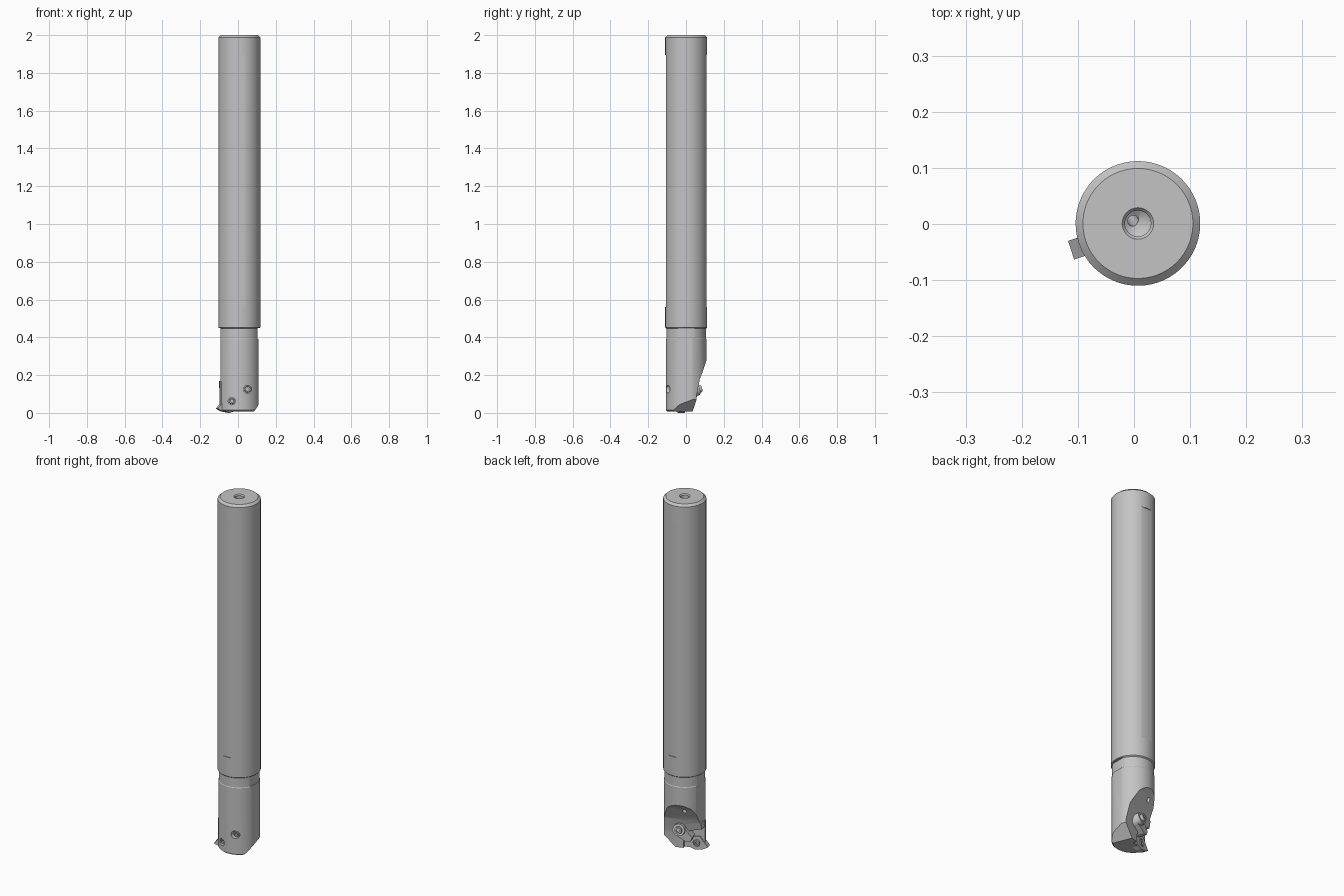
import bpy, bmesh, math
from mathutils import Matrix, Vector

old = bpy.data.objects.get("Cube")
if old:
    bpy.data.objects.remove(old, do_unlink=True)

steel = bpy.data.materials.new("steel_grey")
steel.use_nodes = True
COLOUR = (0.55, 0.55, 0.55, 1)
steel.diffuse_color = COLOUR
steel.node_tree.nodes["Principled BSDF"].inputs["Base Color"].default_value = COLOUR

AXIS = Matrix.Translation((0.007, 0.001, 0))
# Pocket frame: local x along the cutting edge, local y out of the pocket
POCKET = AXIS @ Matrix.Rotation(math.radians(18), 4, 'Z')


def finish(name, bm, matrix=Matrix()):
    bmesh.ops.transform(bm, matrix=matrix, verts=bm.verts)
    bmesh.ops.recalc_face_normals(bm, faces=bm.faces)
    mesh = bpy.data.meshes.new(name)
    bm.to_mesh(mesh)
    bm.free()
    mesh.materials.append(steel)
    ob = bpy.data.objects.new(name, mesh)
    bpy.context.collection.objects.link(ob)
    return ob


def lathe(name, profile, matrix):
    bm = bmesh.new()
    vs = [bm.verts.new((r, 0, z)) for r, z in profile]
    es = [bm.edges.new(p) for p in zip(vs, vs[1:])]
    bmesh.ops.spin(bm, geom=vs + es, cent=(0, 0, 0), axis=(0, 0, 1),
                   angle=math.tau, steps=96, use_merge=True)
    bmesh.ops.remove_doubles(bm, verts=bm.verts, dist=1e-5)
    return finish(name, bm, matrix)


def prism(name, points, depth, place, matrix):
    """Extrude a closed outline; place turns (a, b) into a 3D point."""
    bm = bmesh.new()
    face = bm.faces.new([bm.verts.new(place(a, b)) for a, b in points])
    ext = bmesh.ops.extrude_face_region(bm, geom=[face])["geom"]
    bmesh.ops.translate(bm, vec=depth,
                        verts=[v for v in ext if isinstance(v, bmesh.types.BMVert)])
    return finish(name, bm, matrix)


def box(name, lo, hi, matrix=Matrix()):
    pts = [(lo[0], lo[1]), (hi[0], lo[1]), (hi[0], hi[1]), (lo[0], hi[1])]
    return prism(name, pts, (0, 0, hi[2] - lo[2]), lambda a, b: (a, b, lo[2]), matrix)


def rod(name, start, end, radius, matrix=Matrix(), sides=32, tip=None):
    a, b = matrix @ Vector(start), matrix @ Vector(end)
    bm = bmesh.new()
    bmesh.ops.create_cone(bm, cap_ends=True, segments=sides, radius1=radius,
                          radius2=radius if tip is None else tip, depth=(b - a).length)
    turn = (b - a).to_track_quat('Z', 'Y').to_matrix().to_4x4()
    return finish(name, bm, Matrix.Translation((a + b) / 2) @ turn)


def cut(target, cutter):
    cutter.hide_render = True
    mod = target.modifiers.new("cut", 'BOOLEAN')
    mod.operation, mod.solver, mod.object = 'DIFFERENCE', 'EXACT', cutter
    bpy.context.view_layer.objects.active = target
    bpy.ops.object.modifier_apply(modifier=mod.name)
    bpy.data.objects.remove(cutter, do_unlink=True)


def screw(name, start, end, radius, matrix=Matrix()):
    """Screw head with a chamfer and a hexagon socket."""
    a, b = Vector(start), Vector(end)
    d = (b - a).normalized()
    ob = rod(name, a, b, radius, matrix, tip=radius * 0.85)
    cut(ob, rod("socket_cutter", b - d * radius * 0.7, b + d * 0.02,
                radius * 0.5, matrix, sides=6))
    return ob


# Shank, neck and head with the blind bore
bar = lathe("bar_body", [
    (0, 0.008), (0.1, 0.008), (0.107, 0.014), (0.107, 0.39), (0.105, 0.393),
    (0.105, 0.447), (0.111, 0.452), (0.111, 1.988), (0.098, 2), (0.028, 2),
    (0.023, 1.994), (0.023, 0.5), (0, 0.485)], AXIS)

# Shallow clamping flats on the shank, front and back
for s in (-1, 1):
    lo, hi = sorted((s * 0.1065, s * 0.2))
    cut(bar, box("shank_flat_cutter", (-0.2, lo, 0.56), (0.2, hi, 1.895), AXIS))

# Side flats on neck and head
cut(bar, box("neck_flat_cutter", (0.097, -0.2, 0.392), (0.3, 0.2, 0.449), AXIS))
cut(bar, box("head_flat_cutter", (0.102, -0.2, -0.1), (0.3, 0.2, 0.392), AXIS))
cut(bar, box("head_relief_cutter", (-0.3, -0.2, 0.17), (-0.1, 0.2, 0.449), AXIS))

# Chip pocket: a ramp that deepens towards the tip, with a lower insert seat
ramp = [(0.02, -0.05), (0.024, 0.09), (0.044, 0.18), (0.06, 0.21),
        (0.085, 0.26), (0.109, 0.29), (0.2, 0.29), (0.2, -0.05)]
cut(bar, prism("pocket_cutter", ramp, (0.6, 0, 0),
               lambda a, b: (-0.3, a, b), POCKET))
seat = [(-0.2, -0.05), (0, -0.05), (0, 0.05), (-0.04, 0.115), (-0.2, 0.16)]
cut(bar, prism("seat_cutter", seat, (0, 0.2, 0),
               lambda a, b: (a, 0.003, b), POCKET))

# Sloped clearance facet at the bottom
n = Vector((1, 0.41, -1.07))
facet = Matrix.Translation((0.087, -0.07, 0.01)) @ n.to_track_quat('Z', 'Y').to_matrix().to_4x4()
cut(bar, box("facet_cutter", (-0.5, -0.5, 0), (0.5, 0.5, 0.3), facet))

# Coolant hole from the bore into the pocket
cut(bar, rod("coolant_cutter", (-0.005, 0, 0.52), (-0.025, 0.09, 0.195), 0.01, POCKET))

# Front adjusting screws in their holes
for i, (x, z, r) in enumerate([(0.05, 0.125, 0.021), (-0.033, 0.062, 0.019)]):
    cut(bar, rod("hole_cutter", (x, -0.2, z), (x, -0.07, z), r))
    screw(f"adjusting_screw_{i + 1}", (x, -0.06, z), (x, -0.088, z), r * 0.85)

# Cartridge edge beneath the insert
box("cartridge", (-0.109, -0.02, 0.012), (-0.03, 0.003, 0.165), POCKET)

# Cutting insert and its screw
outline = [(-0.128, 0.022), (-0.105, 0.05), (-0.085, 0.078), (-0.045, 0.075),
           (-0.02, 0.045), (-0.028, 0.012), (-0.06, 0), (-0.1, 0.008)]
insert = prism("cutting_insert", outline, (0, 0.035, 0),
               lambda a, b: (a, -0.026, b), POCKET)
cut(insert, rod("insert_hole_cutter", (-0.068, -0.01, 0.04), (-0.068, 0.03, 0.04), 0.02, POCKET))
screw("insert_screw", (-0.068, -0.012, 0.04), (-0.068, 0.012, 0.04), 0.018, POCKET)

# Clamp with its arm reaching towards the insert
rod("clamp", (0.015, 0.015, 0.115), (0.015, 0.062, 0.125), 0.036, POCKET, tip=0.032)
arm = [(0.03, 0.088), (0.0, 0.15), (-0.055, 0.085), (-0.045, 0.06), (-0.02, 0.06)]
prism("clamp_arm", arm, (0, 0.05, 0), lambda a, b: (a, 0.002, b), POCKET)
screw("clamp_screw", (0.015, 0.04, 0.12), (0.015, 0.078, 0.128), 0.022, POCKET)

# Smooth round walls, keep edges sharp
for ob in bpy.context.view_layer.objects:
    ob.select_set(ob.type == 'MESH' and steel.name in ob.data.materials)
bpy.context.view_layer.objects.active = bar
bpy.ops.object.shade_smooth_by_angle(angle=math.radians(25))
